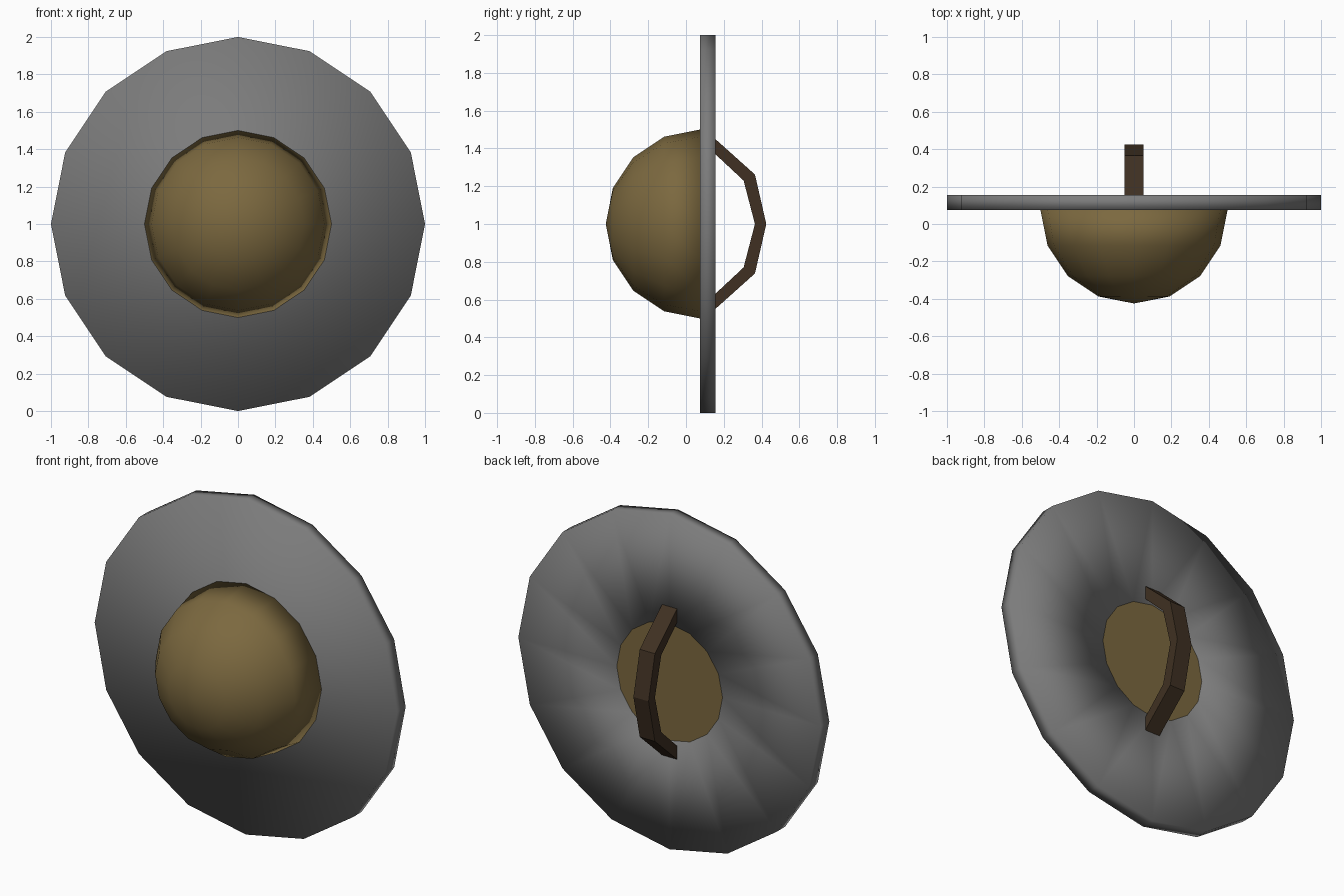
import bpy, bmesh
from math import sin, cos, pi

if "Cube" in bpy.data.objects:
    bpy.data.objects.remove(bpy.data.objects["Cube"])

N = 16          # sides of the round parts
FRONT, BACK = 0.075, 0.155
CZ = 1.0        # height of the shield centre


def material(name, rgb):
    m = bpy.data.materials.new(name)
    m.diffuse_color = (*rgb, 1)
    m.use_nodes = True
    m.node_tree.nodes["Principled BSDF"].inputs["Base Color"].default_value = m.diffuse_color
    return m


def finish(bm, name, mat, smooth):
    bmesh.ops.recalc_face_normals(bm, faces=bm.faces)
    for f in bm.faces:
        f.smooth = smooth
    me = bpy.data.meshes.new(name)
    bm.to_mesh(me)
    bm.free()
    ob = bpy.data.objects.new(name, me)
    bpy.context.collection.objects.link(ob)
    me.materials.append(mat)
    return ob


def lathe(name, profile, mat, smooth=True):
    """Revolve (radius, y) points around the y axis and cap both ends."""
    bm = bmesh.new()
    rings = []
    for r, y in profile:
        count = N if r > 0 else 1
        rings.append([bm.verts.new((r * sin(2 * pi * i / N), y, CZ + r * cos(2 * pi * i / N)))
                      for i in range(count)])
    for a, b in zip(rings, rings[1:]):
        for i in range(N):
            j = (i + 1) % N
            if len(a) == 1:
                bm.faces.new((a[0], b[i], b[j]))
            else:
                bm.faces.new((a[i], a[j], b[j], b[i]))
    for ring in (rings[0], rings[-1]):
        if len(ring) > 1:
            bm.faces.new(ring)
    return finish(bm, name, mat, smooth)


iron = material("iron", (0.2, 0.2, 0.2))
brass = material("brass", (0.2, 0.14, 0.05))
leather = material("leather", (0.05, 0.03, 0.016))

# Round plate with a shallow socket in the back
lathe("shield_plate", [(1, FRONT), (1, BACK), (0.35, BACK), (0.35, BACK - 0.02)], iron)

# Domed boss on the front
dome = [(0.5 * sin(k * pi / 8), FRONT - 0.5 * cos(k * pi / 8)) for k in range(5)]
lathe("boss", dome, brass)

# Flat brass disc filling the socket on the back
lathe("boss_backplate", [(0.35, BACK - 0.02), (0.35, BACK - 0.001)], brass, smooth=False)

# Arched grip: (y, z) cross-section pairs mirrored about the centre height
half_outer = [(BACK, 0.45), (0.365, 0.262), (0.425, 0)]
half_inner = [(BACK, 0.37), (0.305, 0.23), (0.365, 0)]
mirror = lambda pts: pts + [(y, -z) for y, z in reversed(pts[:-1])]
bm = bmesh.new()
sections = [[bm.verts.new((x, p[0], CZ + p[1])) for x, p in
             ((-0.05, o), (0.05, o), (0.05, i), (-0.05, i))]
            for o, i in zip(mirror(half_outer), mirror(half_inner))]
for a, b in zip(sections, sections[1:]):
    for k in range(4):
        m = (k + 1) % 4
        bm.faces.new((a[k], a[m], b[m], b[k]))
bm.faces.new(sections[0])
bm.faces.new(sections[-1])
finish(bm, "grip", leather, False)
